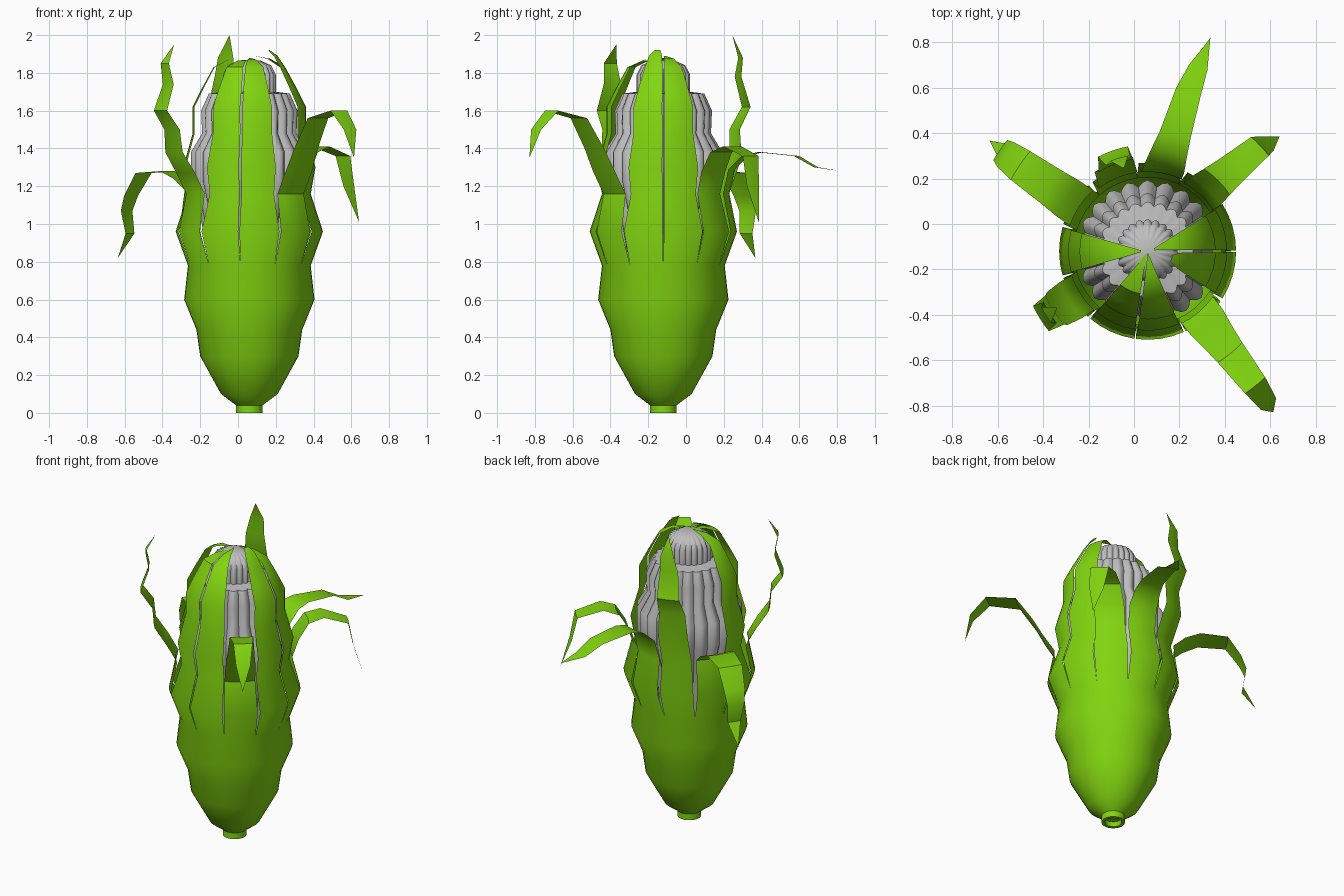
import bpy, bmesh, math

if "Cube" in bpy.data.objects:
    bpy.data.objects.remove(bpy.data.objects["Cube"])

CX, CY = 0.06, -0.12      # axis of the ear
N = 11                    # number of husk leaves
SEG = 4                   # strips across each leaf
STEP = 2 * math.pi / N


def material(name, rgb):
    m = bpy.data.materials.new(name)
    m.diffuse_color = (*rgb, 1)
    m.use_nodes = True
    m.node_tree.nodes["Principled BSDF"].inputs["Base Color"].default_value = m.diffuse_color
    return m


green = material("husk green", (0.22, 0.66, 0.005))
grey = material("cob grey", (0.52, 0.52, 0.52))


def polar(r, a, z):
    return (CX + r * math.cos(a), CY + r * math.sin(a), z)


def grid(bm, rows, closed=False):
    """Skin a list of point rows with quads."""
    vs = [[bm.verts.new(p) for p in row] for row in rows]
    n = len(rows[0])
    for a, b in zip(vs, vs[1:]):
        for i in range(n if closed else n - 1):
            j = (i + 1) % n
            bm.faces.new((a[i], a[j], b[j], b[i]))


def finish(bm, name, mat, angle):
    bmesh.ops.remove_doubles(bm, verts=bm.verts, dist=0.0005)
    me = bpy.data.meshes.new(name)
    bm.to_mesh(me)
    bm.free()
    me.materials.append(mat)
    ob = bpy.data.objects.new(name, me)
    bpy.context.collection.objects.link(ob)
    bpy.ops.object.select_all(action='DESELECT')
    ob.select_set(True)
    bpy.context.view_layer.objects.active = ob
    bpy.ops.object.shade_smooth_by_angle(angle=math.radians(angle))


# Husk: lathed cup with hollow stem end, then split into leaves
bm = bmesh.new()
cup = [(0, .03), (.045, .03), (.05, 0), (.07, 0), (.07, .04), (.15, .1), (.205, .2),
       (.26, .3), (.28, .44), (.345, .6), (.325, .78)]
sides = N * SEG
grid(bm, [[polar(r, i * STEP / SEG, z) for i in range(sides)] for r, z in cup], True)

# Leaves lying against the cob: leaf number -> (tip radius, tip height)
base = [(.325, .78), (.39, .96)]
wrap = [(.325, 1.16), (.35, 1.3), (.30, 1.48), (.30, 1.62), (.25, 1.72), (.19, 1.83)]
tips = {0: (.03, 1.89), 5: (.03, 1.88), 7: (.01, 1.87), 8: (.01, 1.88), 10: (.11, 1.92)}
for k, (tr, tz) in tips.items():
    path = base + wrap + [((.19 + tr) / 2, (1.86 + tz) / 2), (tr, tz)]
    rows = []
    for n, (r, z) in enumerate(path):
        half = STEP / 2 * (1, .97, .95, .94, .94, .93, .93, .9, .85, .5)[n]
        rows.append([polar(r, (k + .5) * STEP + half * (2 * i / SEG - 1), z)
                     for i in range(SEG + 1)])
    grid(bm, rows)

# Leaves peeled away: leaf number -> (tip direction, path of radius and height)
peeled = {
    1: (41, [(.34, 1.16), (.38, 1.28), (.44, 1.38), (.53, 1.41), (.68, 1.36),
             (.71, 1.2), (.77, 1.01)]),
    2: (73.6, [(.35, 1.16), (.38, 1.29), (.45, 1.36), (.53, 1.38), (.73, 1.36),
               (.84, 1.3), (.98, 1.28)]),
    3: (106, [(.35, 1.16), (.42, 1.35), (.41, 1.5), (.47, 1.62), (.42, 1.78),
              (.43, 1.88), (.38, 2.0)]),
    4: (145, [(.36, 1.18), (.43, 1.24), (.52, 1.28), (.68, 1.27), (.76, 1.15),
              (.79, 1.07), (.77, .95), (.85, .82)]),
    6: (212, [(.35, 1.16), (.41, 1.27), (.48, 1.38), (.49, 1.5), (.56, 1.6),
              (.51, 1.74), (.53, 1.85), (.47, 1.95)]),
    9: (308, [(.35, 1.16), (.42, 1.28), (.48, 1.4), (.58, 1.56), (.76, 1.6),
              (.86, 1.5), (.9, 1.35)]),
}
for k, (aim, tail) in peeled.items():
    path = base + tail
    last = len(path) - 1
    rows = []
    for n, (r, z) in enumerate(path):
        t = n / last
        ang = (k + .5) * STEP
        ang += (math.radians(aim) - ang) * t
        if n == 0:
            half = STEP / 2
        elif n == last:
            half = 0
        else:
            half = min(STEP / 2 * .92, .108 * (1 - .75 * t ** 1.6) / r)
        rows.append([polar(r, ang + half * (2 * i / SEG - 1), z) for i in range(SEG + 1)])
    grid(bm, rows)
finish(bm, "husk", green, 40)

# Cob: stacked bulges with scalloped kernel rows
bm = bmesh.new()
cob = [(.2, .6), (.23, .9), (.27, 1.08), (.31, 1.22), (.31, 1.38), (.25, 1.48),
       (.255, 1.6), (.215, 1.69), (.14, 1.7), (.14, 1.79), (.115, 1.84),
       (.06, 1.865), (0, 1.87)]
LOBES, DIV = 22, 4
rows = []
for r, z in cob:
    rows.append([polar(r * (.92 + .09 * abs(math.sin(math.pi * i / DIV))),
                       2 * math.pi * i / (LOBES * DIV), z) for i in range(LOBES * DIV)])
grid(bm, rows, True)
finish(bm, "cob", grey, 50)
